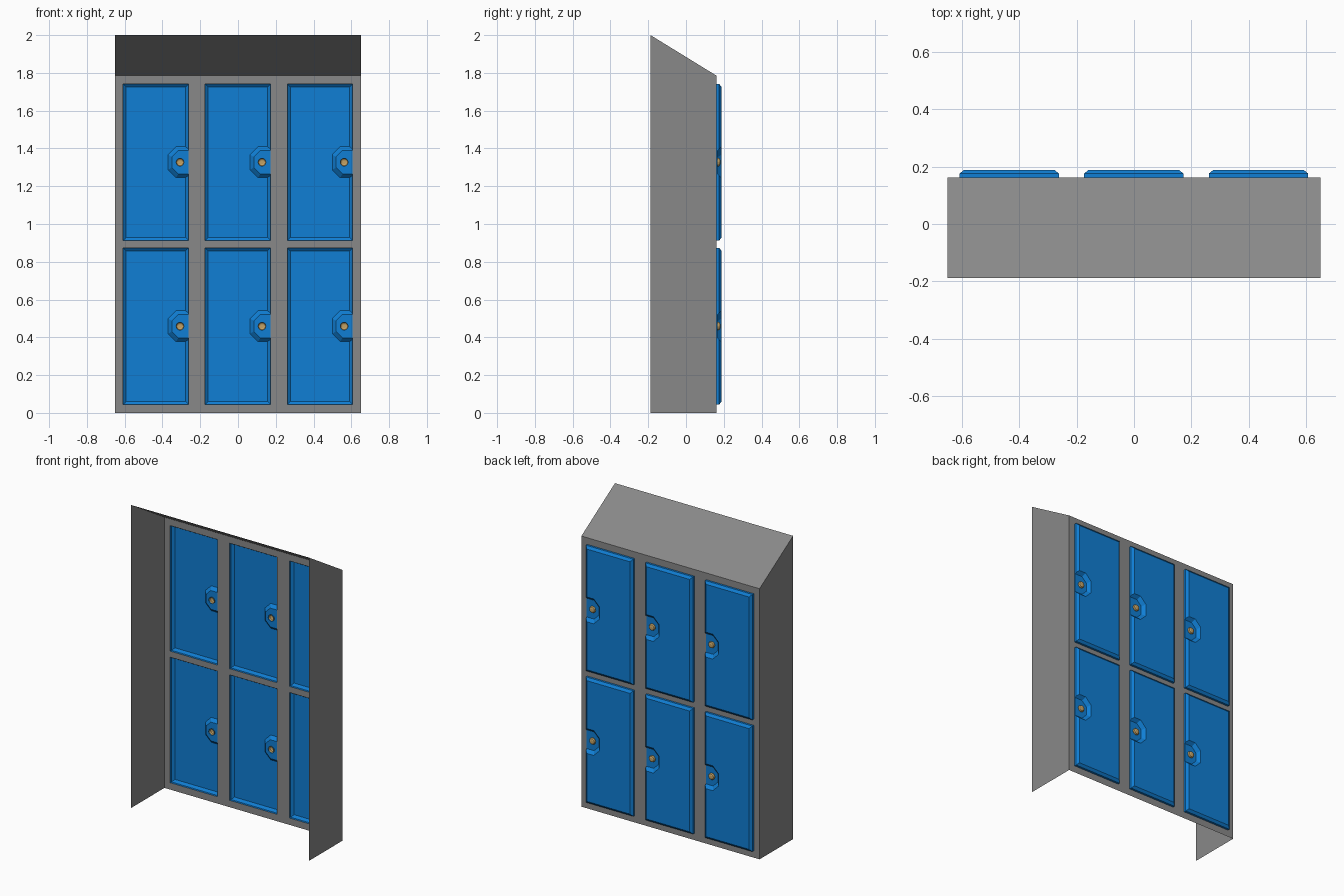
import bpy, bmesh, math
from mathutils import Matrix

if "Cube" in bpy.data.objects:
    bpy.data.objects.remove(bpy.data.objects["Cube"])

BACK, FRONT, HALF = -0.188, 0.162, 0.65      # open side, door side, half width
DOOR_X = (-0.435, -0.001, 0.434)
DOOR_Z = (0.459, 1.327)
DW, DH = 0.173, 0.414                        # door half width and height
FLOOR, FACE = 0.168, 0.189                   # latch recess floor, door face
KNOB_X = DW - 0.045


def material(name, rgb):
    m = bpy.data.materials.new(name)
    m.diffuse_color = (*rgb, 1)
    m.use_nodes = True
    m.node_tree.nodes["Principled BSDF"].inputs["Base Color"].default_value = m.diffuse_color
    return m


grey = material("locker grey", (0.25, 0.25, 0.25))
blue = material("door blue", (0.005, 0.21, 0.66))
brass = material("lock brass", (0.55, 0.36, 0.13))


def add_object(name, mesh, mat=None, loc=(0, 0, 0)):
    ob = bpy.data.objects.new(name, mesh)
    ob.location = loc
    if mat and not mesh.materials:
        mesh.materials.append(mat)
    bpy.context.collection.objects.link(ob)
    return ob


def mesh_from(bm, name):
    mesh = bpy.data.meshes.new(name)
    bm.to_mesh(mesh)
    bm.free()
    return mesh


def loft(rings, cap_start=True, cap_end=True):
    """Join rings of equal point count into a skin."""
    bm = bmesh.new()
    vs = [[bm.verts.new(p) for p in r] for r in rings]
    n = len(rings[0])
    for a, b in zip(vs, vs[1:]):
        for i in range(n):
            j = (i + 1) % n
            bm.faces.new((a[i], a[j], b[j], b[i]))
    if cap_start:
        bm.faces.new(vs[0])
    if cap_end:
        bm.faces.new(vs[-1])
    bmesh.ops.recalc_face_normals(bm, faces=bm.faces)
    return bm


# Cabinet sheet: sides and sloping roof, open at the rear and below
bm = bmesh.new()
prof = {s: [bm.verts.new((s * HALF, y, z)) for y, z in
            ((BACK, 0), (FRONT, 0), (FRONT, 1.785), (BACK, 2.0))] for s in (-1, 1)}
bm.faces.new(prof[1])
bm.faces.new(prof[-1][::-1])
bm.faces.new((prof[1][3], prof[1][2], prof[-1][2], prof[-1][3])).normal_update()
for f in bm.faces:
    f.normal_update()
    if f.normal.z < -0.5:
        f.normal_flip()
add_object("cabinet_shell", mesh_from(bm, "cabinet_shell"), grey)

# Door frame: grid of plates with openings where the doors sit
xs = [-HALF] + [c + s * DW for c in DOOR_X for s in (-1, 1)] + [HALF]
zs = [0] + [c + s * DH for c in DOOR_Z for s in (-1, 1)] + [1.785]
bm = bmesh.new()
grid = [[bm.verts.new((x, FRONT, z)) for z in zs] for x in xs]
for i in range(len(xs) - 1):
    for k in range(len(zs) - 1):
        if not (i % 2 and k % 2):
            bm.faces.new((grid[i][k], grid[i][k + 1], grid[i + 1][k + 1], grid[i + 1][k]))
add_object("door_frame", mesh_from(bm, "door_frame"), grey)


# Door blank: box with chamfered face
def rect(y, inset):
    w, h = DW - inset, DH - inset
    return [(-w, y, -h), (w, y, -h), (w, y, h), (-w, y, h)]


blank = add_object("door_blank", mesh_from(
    loft([rect(FRONT, 0), rect(0.176, 0), rect(FACE, 0.016)]), "door_blank"), blue)


# Latch recess cutter: tapered half octagon, plus a hole for the lock
def recess(y, g):
    left, h, c = DW - 0.088 - g, 0.062 + g, 0.034 + g * 0.4
    e = DW + 0.05
    return [(e, y, -h), (left + c, y, -h), (left, y, c - h),
            (left, y, h - c), (left + c, y, h), (e, y, h)]


slope = 0.02 / (FACE - FLOOR)
cutter = add_object("recess_cutter", mesh_from(
    loft([recess(FLOOR, 0), recess(FACE + 0.01, slope * (FACE + 0.01 - FLOOR))]), "recess_cutter"))


def circle(r, y, n=16):
    return [(KNOB_X + r * math.cos(i * math.tau / n), y, r * math.sin(i * math.tau / n))
            for i in range(n)]


hole = add_object("hole_cutter", mesh_from(
    loft([circle(0.0205, 0.14), circle(0.0205, 0.22)]), "hole_cutter"))
for c in (cutter, hole):
    c.hide_render = True
    mod = blank.modifiers.new("cut", 'BOOLEAN')
    mod.operation, mod.solver, mod.object = 'DIFFERENCE', 'EXACT', c
bpy.context.view_layer.update()
door_mesh = bpy.data.meshes.new_from_object(
    blank.evaluated_get(bpy.context.evaluated_depsgraph_get()))
for o in (blank, cutter, hole):
    bpy.data.objects.remove(o)

# Doors are pressed sheet, so open the rear
bm = bmesh.new()
bm.from_mesh(door_mesh)
rear = [f for f in bm.faces if all(abs(v.co.y - FRONT) < 1e-4 for v in f.verts)]
bmesh.ops.delete(bm, geom=rear, context='FACES')
bm.to_mesh(door_mesh)
bm.free()
door_mesh.materials.clear()

# Lock: tapered round cap, open behind
lock_mesh = mesh_from(loft([circle(0.0215, 0.166), circle(0.0215, 0.173),
                            circle(0.018, 0.179), circle(0.010, 0.182)],
                           cap_start=False), "lock")

# Place six doors and locks
for r, z in enumerate(DOOR_Z):
    for c, x in enumerate(DOOR_X):
        tag = f"{('lower', 'upper')[r]}_{c + 1}"
        add_object("door_" + tag, door_mesh, blue, (x, 0, z))
        add_object("lock_" + tag, lock_mesh, brass, (x, 0, z))
